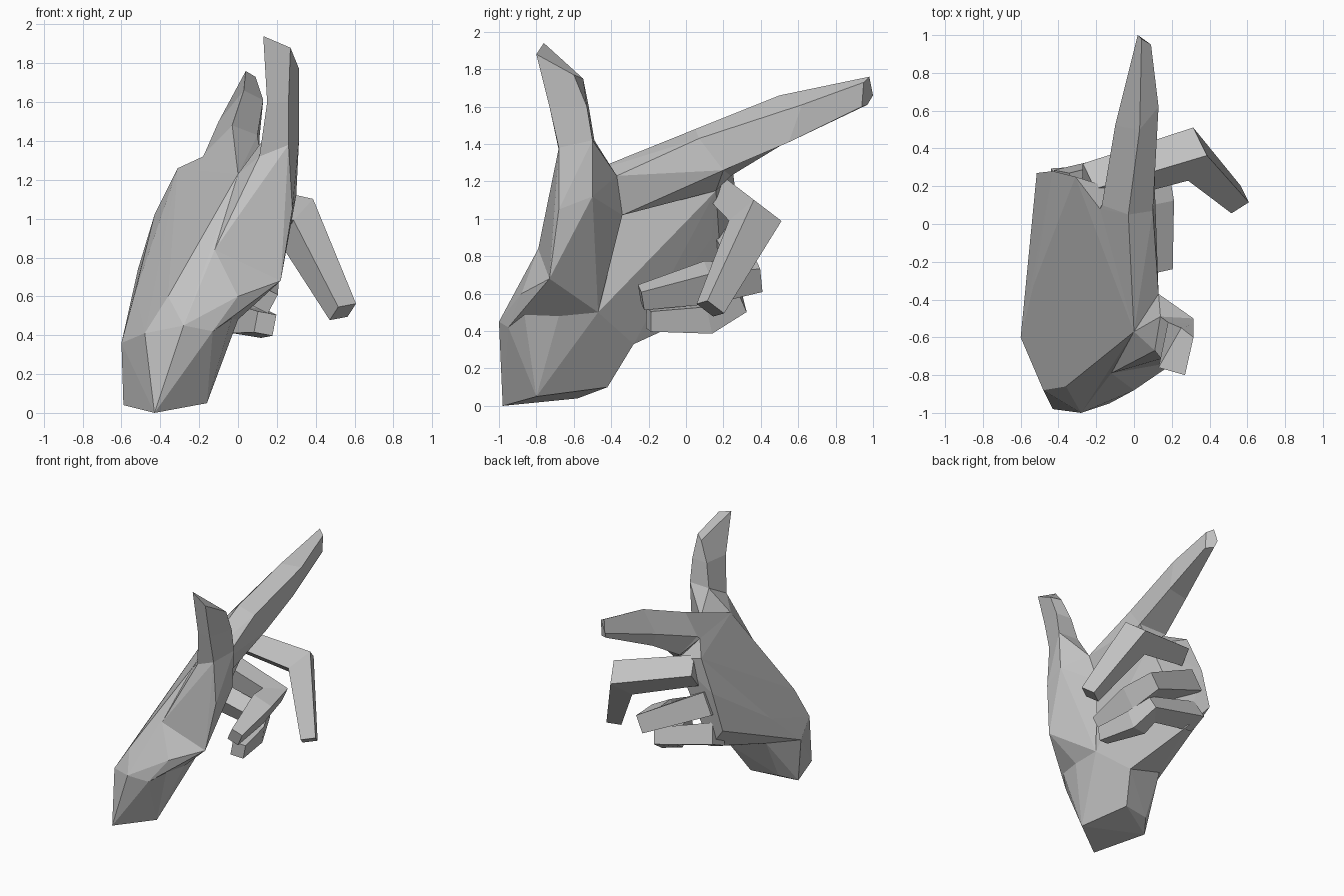
import bpy
import bmesh
from mathutils import Vector

cube = bpy.data.objects.get("Cube")
if cube:
    bpy.data.objects.remove(cube, do_unlink=True)

# Single matte grey for the whole hand
grey = bpy.data.materials.new("matte_grey")
grey.use_nodes = True
colour = (0.55, 0.55, 0.55, 1.0)
grey.diffuse_color = colour
grey.node_tree.nodes["Principled BSDF"].inputs["Base Color"].default_value = colour


def finish(name, bm):
    """Turn a bmesh into a flat shaded object with outward normals."""
    bmesh.ops.recalc_face_normals(bm, faces=bm.faces[:])
    mesh = bpy.data.meshes.new(name)
    bm.to_mesh(mesh)
    bm.free()
    mesh.materials.append(grey)
    part = bpy.data.objects.new(name, mesh)
    bpy.context.scene.collection.objects.link(part)


def faceted_block(name, points):
    """Angular solid wrapped tightly around a set of landmarks."""
    bm = bmesh.new()
    for point in points:
        bm.verts.new(point)
    result = bmesh.ops.convex_hull(bm, input=bm.verts[:])
    unused = {v for v in result["geom_interior"] + result["geom_unused"]
              if isinstance(v, bmesh.types.BMVert)}
    if unused:
        bmesh.ops.delete(bm, geom=list(unused), context="VERTS")
    finish(name, bm)


def loft(name, sections):
    """Closed skin over matching rings of points."""
    bm = bmesh.new()
    rings = [[bm.verts.new(point) for point in section] for section in sections]
    for low, high in zip(rings, rings[1:]):
        for k in range(len(low)):
            n = (k + 1) % len(low)
            bm.faces.new((low[k], low[n], high[n], high[k]))
    bm.faces.new(rings[0])
    bm.faces.new(rings[-1])
    finish(name, bm)


def bent_finger(name, joints):
    """Box section finger through joints of (centre, half width, half height)."""
    centres = [Vector(joint[0]) for joint in joints]
    steps = [(b - a).normalized() for a, b in zip(centres, centres[1:])]
    hinge = steps[0].cross(steps[1])
    sections = []
    for i, (centre, width, height) in enumerate(joints):
        before, after = steps[max(i - 1, 0)], steps[min(i, len(steps) - 1)]
        along = (before + after).normalized()
        side = (hinge - along * hinge.dot(along)).normalized()
        up = side.cross(along)
        sections.append([centres[i] + side * width * s + up * height * u
                         for s, u in ((-1, -1), (1, -1), (1, 1), (-1, 1))])
    loft(name, sections)


# Wrist landmarks
cut_front = (-0.43, -0.98, 0)
cut_thumb_side = (-0.16, -0.8, 0.05)
cut_palm = (-0.28, -0.42, 0.1)
cut_back = (-0.5, -0.46, 0.1)
cut_outer = (-0.59, -0.58, 0.04)
wrist_front = (-0.28, -1, 0.45)
wrist_corner = (-0.48, -0.88, 0.41)
wrist_thumb_side = (-0.13, -0.95, 0.42)
wrist_outer = (-0.6, -0.6, 0.36)

# Palm landmarks
heel = (-0.2, -0.28, 0.33)
heel_outer = (-0.5, -0.3, 0.42)
edge_outer = (-0.53, -0.32, 0.62)
thenar = (0, -0.68, 0.48)
palm_low = (-0.02, -0.47, 0.5)
palm_middle = (0.07, -0.34, 1.02)
hollow_top = (-0.04, -0.08, 1.18)
hollow_low = (-0.12, -0.12, 0.73)
palm_under_index = (-0.02, 0.16, 1.15)
palm_under_middle = (-0.14, 0.14, 0.9)
palm_under_little = (-0.36, 0.2, 0.55)

# Back of hand landmarks
back_low = (-0.36, -0.86, 0.6)
back_middle = (-0.12, -0.79, 0.84)
web_front = (0, -0.57, 1.23)
web = (0.13, -0.37, 1.23)
knuckle_index = (-0.18, 0.08, 1.32)
knuckle_middle = (-0.31, 0.25, 1.26)
knuckle_ring = (-0.43, 0.28, 1.02)
knuckle_little = (-0.515, 0.27, 0.74)

# Thumb root landmarks
root_low = (0, -0.88, 0.6)
root_side = (0.22, -0.73, 0.68)
root_ball = (0.28, -0.68, 1.05)
root_inner = (0.3, -0.5, 1.12)

# Thumb sections, from the root to the slanted tip
thumb_base = [(0.11, -0.67, 1.32), (0.26, -0.68, 1.38),
              (0.315, -0.5, 1.42), (0.14, -0.49, 1.42)]
thumb_joint = [(0.15, -0.72, 1.6), (0.26, -0.73, 1.6),
               (0.315, -0.53, 1.6), (0.18, -0.52, 1.6)]
thumb_tip = [(0.13, -0.76, 1.94), (0.27, -0.8, 1.88),
             (0.315, -0.6, 1.77), (0.25, -0.55, 1.75)]

# Index sections, each running ridge, right, low right, low left, left
index_base = [(-0.03, 0.05, 1.48), (0.1, 0.07, 1.43), (0.11, 0.2, 1.26),
              (-0.11, 0.24, 1.23), (-0.17, 0.1, 1.34)]
index_joint = [(0.03, 0.5, 1.66), (0.13, 0.62, 1.61), (0.11, 0.55, 1.41),
               (-0.07, 0.52, 1.4), (-0.1, 0.52, 1.5)]
index_tip = [(0.04, 0.98, 1.76), (0.09, 0.95, 1.73), (0.09, 0.94, 1.6),
             (0.03, 0.97, 1.61), (0.02, 1, 1.66)]

faceted_block("wrist", [
    cut_front, cut_thumb_side, cut_palm, cut_back, cut_outer, wrist_front,
    wrist_corner, wrist_thumb_side, wrist_outer, heel, heel_outer, thenar,
    root_low, palm_low])

faceted_block("palm", [
    wrist_front, wrist_corner, wrist_outer, heel, heel_outer, edge_outer,
    palm_low, hollow_top, hollow_low, palm_under_index, palm_under_middle,
    palm_under_little, back_low, back_middle, web_front, knuckle_index,
    knuckle_middle, knuckle_ring, knuckle_little])

faceted_block("thumb_heel", [
    wrist_front, wrist_thumb_side, root_low, root_side, thenar, palm_low,
    palm_middle, back_middle])

faceted_block("thumb_root", [
    back_middle, root_side, root_ball, root_inner, palm_low, palm_middle,
    web_front, web] + thumb_base)

faceted_block("index_root", [
    web_front, web, palm_middle, (0.1, -0.06, 1.23), knuckle_index,
    palm_under_index] + index_base)

loft("thumb", [thumb_base, thumb_joint, thumb_tip])
loft("index_finger", [index_base, index_joint, index_tip])

# Three bent fingers
bent_finger("middle_finger", [
    ((-0.24, 0.21, 1.13), 0.09, 0.07),
    ((0.3, 0.37, 0.99), 0.1, 0.1),
    ((0.54, 0.13, 0.52), 0.06, 0.055)])

bent_finger("ring_finger", [
    ((-0.37, 0.2, 0.91), 0.09, 0.08),
    ((0.08, 0.32, 0.69), 0.07, 0.1),
    ((0.1, 0.12, 0.66), 0.09, 0.08),
    ((0.14, -0.24, 0.58), 0.055, 0.045)])

bent_finger("little_finger", [
    ((-0.42, 0.19, 0.66), 0.08, 0.08),
    ((0.02, 0.23, 0.54), 0.06, 0.09),
    ((0.06, 0.1, 0.47), 0.075, 0.08),
    ((0.14, -0.2, 0.46), 0.055, 0.05)])
